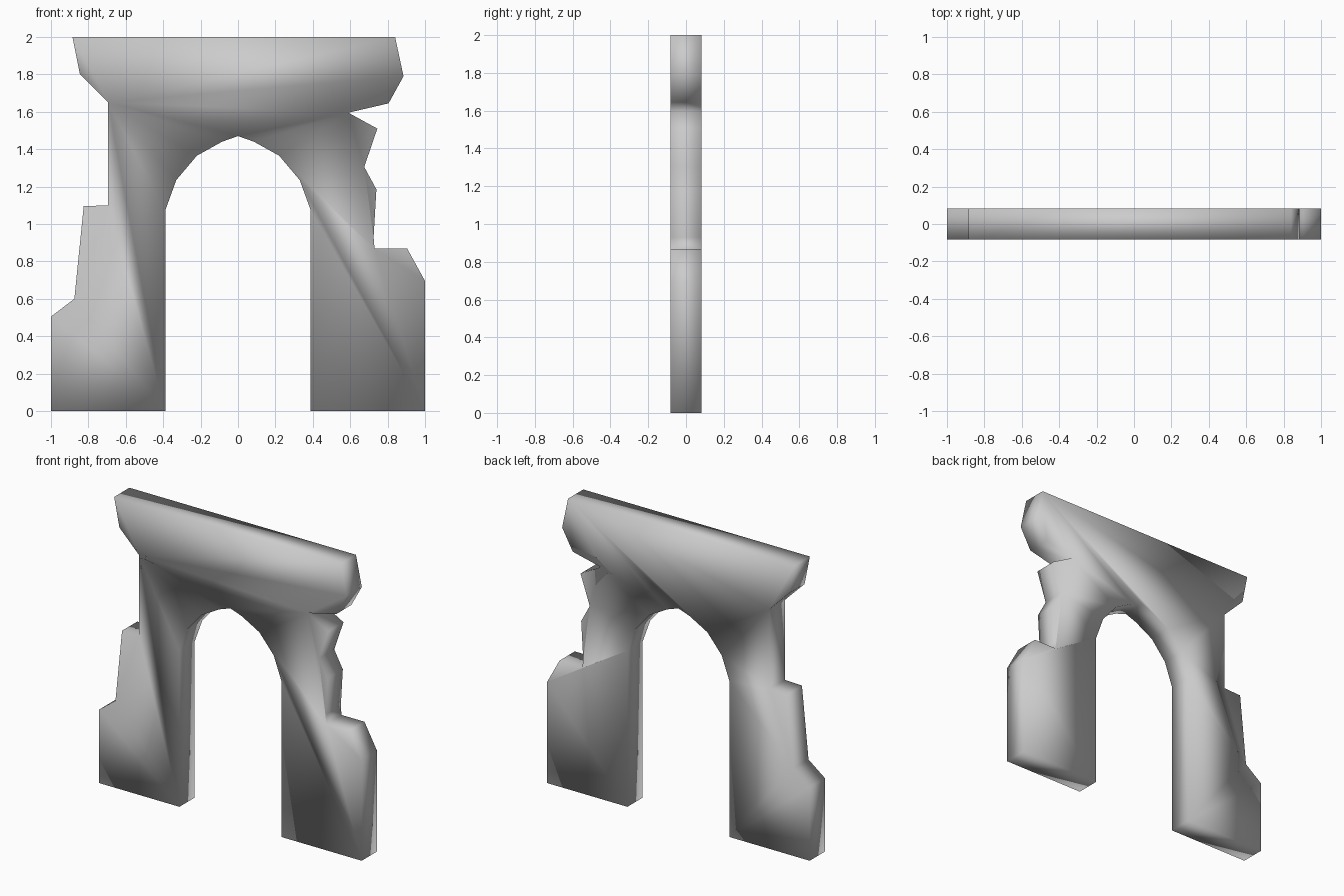
import bpy, bmesh

if "Cube" in bpy.data.objects:
    bpy.data.objects.remove(bpy.data.objects["Cube"])

HALF_DEPTH = 0.083

# Ruined outer edges, as (x, z)
left_edge = [(-1, 0), (-1, 0.505), (-0.875, 0.6), (-0.825, 1.095), (-0.695, 1.1),
             (-0.695, 1.65), (-0.845, 1.8), (-0.885, 2)]
right_edge = [(0.84, 2), (0.885, 1.79), (0.805, 1.645), (0.59, 1.595), (0.745, 1.51),
              (0.675, 1.305), (0.74, 1.185), (0.725, 0.93), (0.73, 0.868),
              (0.905, 0.868), (1, 0.695), (1, 0)]

# Symmetric arched opening: right half, crown, mirrored left half
half_arch = [(0.388, 0), (0.388, 1.075), (0.33, 1.235), (0.22, 1.365), (0.085, 1.44)]
opening = half_arch + [(0, 1.47)] + [(-x, z) for x, z in reversed(half_arch)]


def extrude_profile(name, points, half_depth):
    """Extrude an x-z outline along y into a closed, smooth-shaded solid."""
    bm = bmesh.new()
    front = bm.faces.new([bm.verts.new((x, -half_depth, z)) for x, z in points])
    result = bmesh.ops.extrude_face_region(bm, geom=[front], use_keep_orig=True)
    back = [g for g in result["geom"] if isinstance(g, bmesh.types.BMVert)]
    bmesh.ops.translate(bm, verts=back, vec=(0, 2 * half_depth, 0))
    bmesh.ops.recalc_face_normals(bm, faces=bm.faces)
    for face in bm.faces:
        face.smooth = True
    mesh = bpy.data.meshes.new(name)
    bm.to_mesh(mesh)
    bm.free()
    obj = bpy.data.objects.new(name, mesh)
    bpy.context.collection.objects.link(obj)
    return obj


# Ruined archway wall
extrude_profile("ruined_archway", left_edge + right_edge + opening, HALF_DEPTH)
